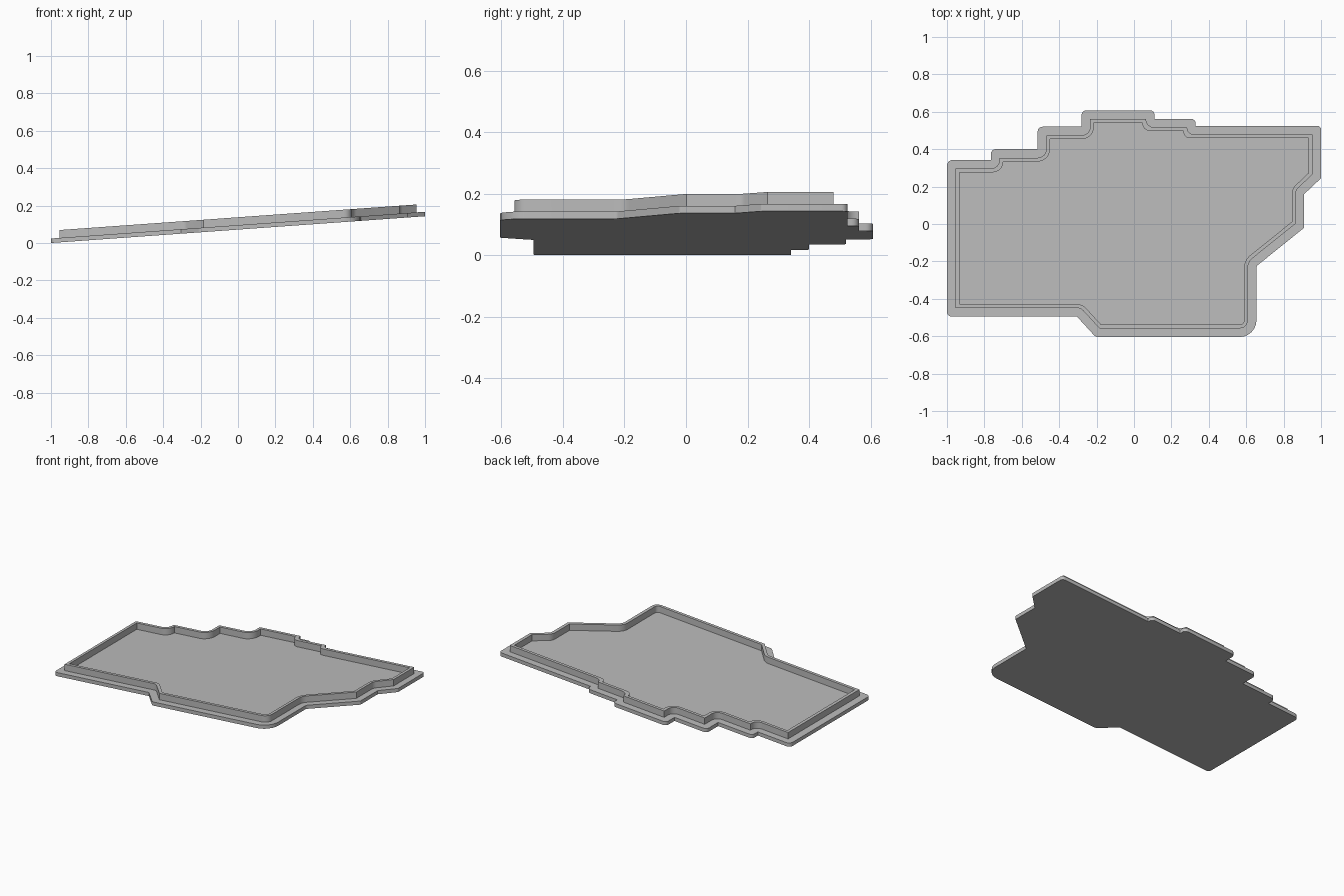
import bpy, bmesh, math
from mathutils import Vector

old = bpy.data.objects.get("Cube")
if old:
    bpy.data.objects.remove(old, do_unlink=True)

SLOPE = 0.0715      # rise of the tray per unit of x
PLATE = 0.024       # flange thickness
RIM = 0.042         # wall height above the flange
STEPS = 6           # segments per rounded corner

# Outline, counter-clockwise from above: x, y, corner radius
OUTLINE = [
    (-1, -.495, .025), (-.305, -.495, 0), (-.205, -.604, .03), (.655, -.604, .09),
    (.655, -.225, .02), (.91, -.02, .015), (.91, .16, 0), (1, .245, .01),
    (1, .525, .02), (.33, .525, 0), (.33, .562, .025), (.11, .562, 0),
    (.11, .608, .025), (-.28, .608, .025), (-.28, .52, 0), (-.515, .52, .025),
    (-.515, .4, 0), (-.765, .4, .025), (-.765, .342, 0), (-1, .342, .03),
]


def inset_outline(d):
    """Inset the outline by d, with rounded corners; constant point count."""
    n = len(OUTLINE)
    pts = [Vector(p[:2]) for p in OUTLINE]
    dirs = [(pts[(i + 1) % n] - pts[i]).normalized() for i in range(n)]
    corners, tangents, convex = [], [], []
    for i in range(n):
        a, b = dirs[i - 1], dirs[i]
        na, nb = Vector((-a.y, a.x)), Vector((-b.y, b.x))
        corners.append(pts[i] + (na + nb) * d / (1 + na.dot(nb)))
        turn = math.atan2(a.x * b.y - a.y * b.x, a.dot(b))
        r = OUTLINE[i][2]
        r = max(r - d, 0) if turn > 0 else r + d
        convex.append(turn > 0)
        tangents.append(r * math.tan(abs(turn) / 2))
    loop = []
    for i in range(n):
        c, t = corners[i], tangents[i]
        # Keep inward corner arcs within their neighbouring edges
        if not convex[i]:
            for j in (i - 1, (i + 1) % n):
                t = min(t, (corners[j] - c).length - tangents[j] - 0.001)
        a, b = dirs[i - 1], dirs[i]
        angle = math.atan2(a.x * b.y - a.y * b.x, a.dot(b))
        r = t / math.tan(abs(angle) / 2)
        side = Vector((-a.y, a.x)) * math.copysign(1, angle)
        for k in range(STEPS + 1):
            f = abs(angle) * k / STEPS
            loop.append(c - a * t + a * r * math.sin(f) + side * r * (1 - math.cos(f)))
    return loop


def loft_tray(name, rings, material):
    """Skin a stack of (inset, height) rings, capped at both ends."""
    bm = bmesh.new()
    loops = []
    for inset, z in rings:
        loops.append([bm.verts.new((p.x, p.y, z + SLOPE * (p.x + 1)))
                      for p in inset_outline(inset)])
    count = len(loops[0])
    for lower, upper in zip(loops, loops[1:]):
        for i in range(count):
            j = (i + 1) % count
            bm.faces.new((lower[i], lower[j], upper[j], upper[i]))
    bm.faces.new(loops[0][::-1])
    bm.faces.new(loops[-1])
    bmesh.ops.remove_doubles(bm, verts=bm.verts, dist=0.0002)
    bmesh.ops.recalc_face_normals(bm, faces=bm.faces)
    mesh = bpy.data.meshes.new(name)
    bm.to_mesh(mesh)
    bm.free()
    mesh.materials.append(material)
    obj = bpy.data.objects.new(name, mesh)
    bpy.context.collection.objects.link(obj)
    return obj


grey = bpy.data.materials.new("plain_grey")
grey.use_nodes = True
colour = (0.5, 0.5, 0.5, 1)
grey.diffuse_color = colour
grey.node_tree.nodes["Principled BSDF"].inputs["Base Color"].default_value = colour

# Flange underside and edge, then up over the thin rim and down to the floor
tray = loft_tray("sloped_tray", [
    (0, 0), (0, PLATE),
    (.046, PLATE), (.046, PLATE + RIM),
    (.066, PLATE + RIM), (.066, PLATE),
], grey)

bpy.ops.object.select_all(action='DESELECT')
tray.select_set(True)
bpy.context.view_layer.objects.active = tray
bpy.ops.object.shade_smooth_by_angle(angle=math.radians(25))
